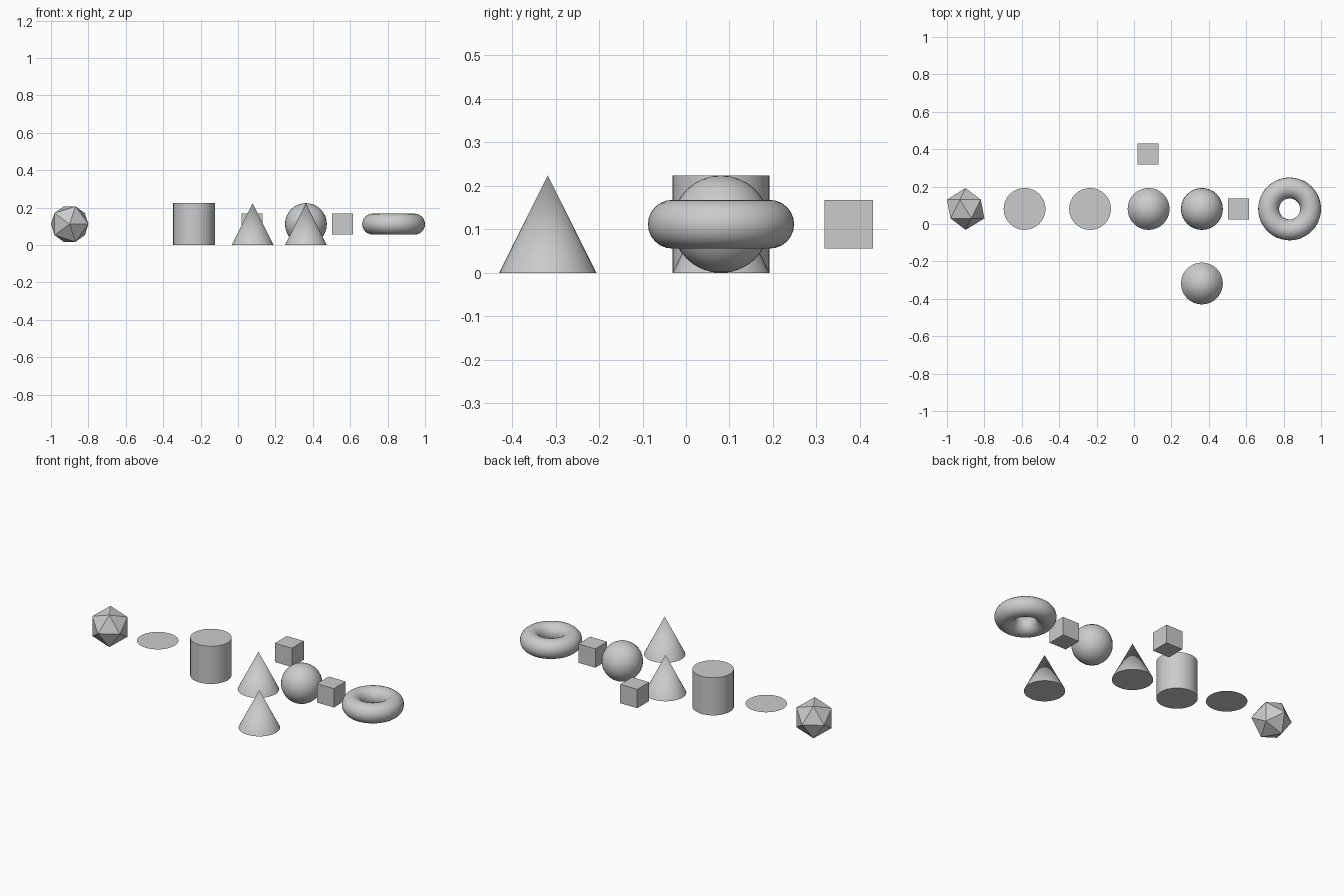
import bpy
from math import radians, pi

if "Cube" in bpy.data.objects:
    bpy.data.objects.remove(bpy.data.objects["Cube"])

R = 0.112          # shared radius, every shape is centred at this height
ROW = 0.0805       # y of the main row
mesh = bpy.ops.mesh


def finish(name, smooth=True):
    ob = bpy.context.object
    ob.name = name
    if smooth:
        bpy.ops.object.shade_smooth_by_angle(angle=radians(30))
    return ob


# Icosahedron with its poles along y
mesh.primitive_ico_sphere_add(subdivisions=1, radius=R, location=(-0.9, ROW, R),
                              rotation=(pi / 2, 0, 0))
finish("icosahedron", False)

# Flat disc
mesh.primitive_circle_add(vertices=32, radius=R, fill_type='NGON',
                          location=(-0.585, ROW, R))
finish("disc", False)

# Cylinder
mesh.primitive_cylinder_add(vertices=32, radius=R, depth=2 * R,
                            location=(-0.235, ROW, R))
finish("cylinder")

# Cones: one in the row, one in front
for name, x, y in (("row_cone", 0.078, ROW), ("front_cone", 0.363, -0.318)):
    mesh.primitive_cone_add(vertices=32, radius1=R, depth=2 * R, location=(x, y, R))
    finish(name)

# Sphere
mesh.primitive_uv_sphere_add(segments=32, ring_count=16, radius=R,
                             location=(0.363, ROW, R))
finish("sphere")

# Cubes: one in the row, one behind
for name, x, y in (("row_cube", 0.558, ROW), ("back_cube", 0.076, 0.374)):
    mesh.primitive_cube_add(size=R, location=(x, y, R))
    finish(name, False)

# Torus
mesh.primitive_torus_add(major_segments=48, minor_segments=24, major_radius=R,
                         minor_radius=R / 2, location=(0.832, ROW, R))
finish("torus")
